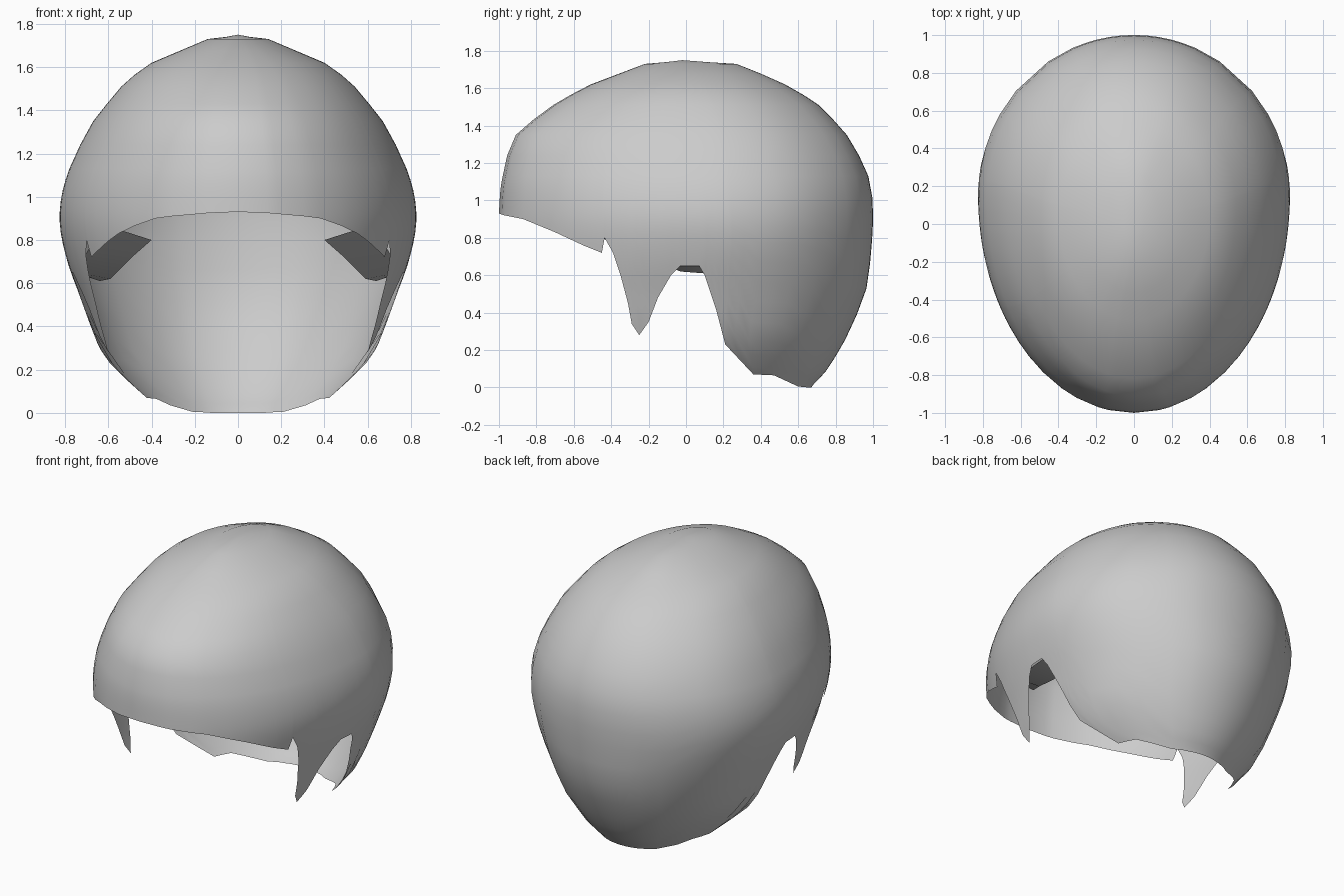
import bpy, bmesh, math

if "Cube" in bpy.data.objects:
    bpy.data.objects.remove(bpy.data.objects["Cube"])

# Head cross-sections, crown to nape: z, half width, front y, widest y, back y
LEVELS = [
    (1.75, 0.00, -0.02, -0.02, -0.02),
    (1.73, 0.14, -0.22, 0.02, 0.27),
    (1.62, 0.40, -0.51, 0.05, 0.53),
    (1.51, 0.54, -0.71, 0.08, 0.71),
    (1.35, 0.67, -0.91, 0.12, 0.86),
    (1.13, 0.78, -0.98, 0.14, 0.975),
    (0.93, 0.825, -1.00, 0.15, 1.00),
    (0.74, 0.80, -1.00, 0.15, 0.99),
    (0.51, 0.72, -1.00, 0.13, 0.96),
    (0.27, 0.63, -1.00, 0.12, 0.86),
    (0.11, 0.49, -0.90, 0.18, 0.77),
    (0.03, 0.41, -0.80, 0.22, 0.70),
    (0.00, 0.38, -0.75, 0.23, 0.67),
]

# Hairline seen from the right (y, z): fringe, sideburn, ear arch, nape
HAIRLINE = [
    (-1.00, 0.93), (-0.97, 0.92), (-0.87, 0.90), (-0.70, 0.83), (-0.55, 0.76),
    (-0.45, 0.72), (-0.435, 0.80), (-0.39, 0.72), (-0.35, 0.60), (-0.31, 0.45),
    (-0.29, 0.34), (-0.25, 0.28), (-0.20, 0.35), (-0.15, 0.48), (-0.08, 0.60),
    (-0.03, 0.65), (0.07, 0.65), (0.10, 0.60), (0.16, 0.42), (0.21, 0.23),
    (0.36, 0.07), (0.47, 0.065), (0.60, 0.005), (0.67, 0.00),
]
TOP, LOW, SPLIT = 5, 12, 2     # full rings above, rows to the hairline, column split


def section(t):
    """Smooth cross-section at a fractional level index."""
    i = min(int(t), len(LEVELS) - 2)
    f = t - i
    p1, p2 = LEVELS[i], LEVELS[i + 1]
    p0, p3 = LEVELS[max(i - 1, 0)], LEVELS[min(i + 2, len(LEVELS) - 1)]
    out = [p1[0] + (p2[0] - p1[0]) * f]
    for a, b, c, d in list(zip(p0, p1, p2, p3))[1:]:
        out.append(b + 0.5 * f * (c - a + f * (2 * a - 5 * b + 4 * c - d
                                               + f * (3 * (b - c) + d - a))))
    return out


def level_at(z):
    for i in range(len(LEVELS) - 1):
        hi, lo = LEVELS[i][0], LEVELS[i + 1][0]
        if z >= lo:
            return i + (hi - z) / (hi - lo)
    return len(LEVELS) - 1


def point(t, c):
    """Point on the section; c = 1 front, 0 side, -1 back."""
    z, w, front, mid, back = section(t)
    y = mid - c * (mid - front) if c > 0 else mid - c * (back - mid)
    return (w * math.sqrt(max(0, 1 - c * c)), y, z)


# One column of the cap for each sample along the hairline
samples = []
for (y0, z0), (y1, z1) in zip(HAIRLINE, HAIRLINE[1:]):
    for k in range(SPLIT):
        f = k / SPLIT
        samples.append((y0 + (y1 - y0) * f, z0 + (z1 - z0) * f))
samples.append(HAIRLINE[-1])

columns = []
for y, z in samples:
    t = level_at(z)
    _, _, front, mid, back = section(t)
    c = (mid - y) / ((mid - front) if y < mid else (back - mid))
    columns.append((max(-1, min(1, c)), t))
columns[0] = (1, columns[0][1])
columns[-1] = (-1, columns[-1][1])
# Extra columns round the broad back of the nape
a_last = math.acos(columns[-2][0])
t_last = columns[-1][1]
for k in range(1, 5):
    columns.insert(-1, (math.cos(a_last + (math.pi - a_last) * k / 5), t_last))

# Hair cap, right half
bm = bmesh.new()
apex = bm.verts.new((0, -0.02, 1.75))
grid = []
for c, t_end in columns:
    steps = [r / 2 for r in range(1, 2 * TOP + 1)]
    steps += [TOP + (t_end - TOP) * r / LOW for r in range(1, LOW + 1)]
    grid.append([bm.verts.new(point(t, c)) for t in steps])
for a, b in zip(grid, grid[1:]):
    bm.faces.new((apex, a[0], b[0]))
    for r in range(len(a) - 1):
        bm.faces.new((a[r], a[r + 1], b[r + 1], b[r]))
bmesh.ops.recalc_face_normals(bm, faces=bm.faces)
if sum(f.normal.dot(f.calc_center_median()) for f in bm.faces) < 0:
    bmesh.ops.reverse_faces(bm, faces=bm.faces)

# Underside shelf, from behind the sideburn back over the ear
outer = [(0.62, -0.52, 0.87), (0.69, -0.36, 0.76), (0.75, -0.05, 0.65), (0.76, 0.07, 0.65)]
inner = [(0.40, -0.45, 0.80), (0.48, -0.30, 0.73), (0.59, -0.03, 0.62), (0.64, 0.10, 0.61)]
rows = [[bm.verts.new(p) for p in side] for side in (outer, inner)]
for i in range(len(outer) - 1):
    bm.faces.new((rows[0][i], rows[0][i + 1], rows[1][i + 1], rows[1][i]))

mesh = bpy.data.meshes.new("hair_cap")
bm.to_mesh(mesh)
bm.free()
hair = bpy.data.objects.new("hair_cap", mesh)
bpy.context.collection.objects.link(hair)

# Left half and smooth shading
mirror = hair.modifiers.new("mirror", 'MIRROR')
mirror.use_clip = True
mirror.merge_threshold = 0.001
bpy.context.view_layer.objects.active = hair
hair.select_set(True)
bpy.ops.object.shade_smooth_by_angle(angle=math.radians(50))
